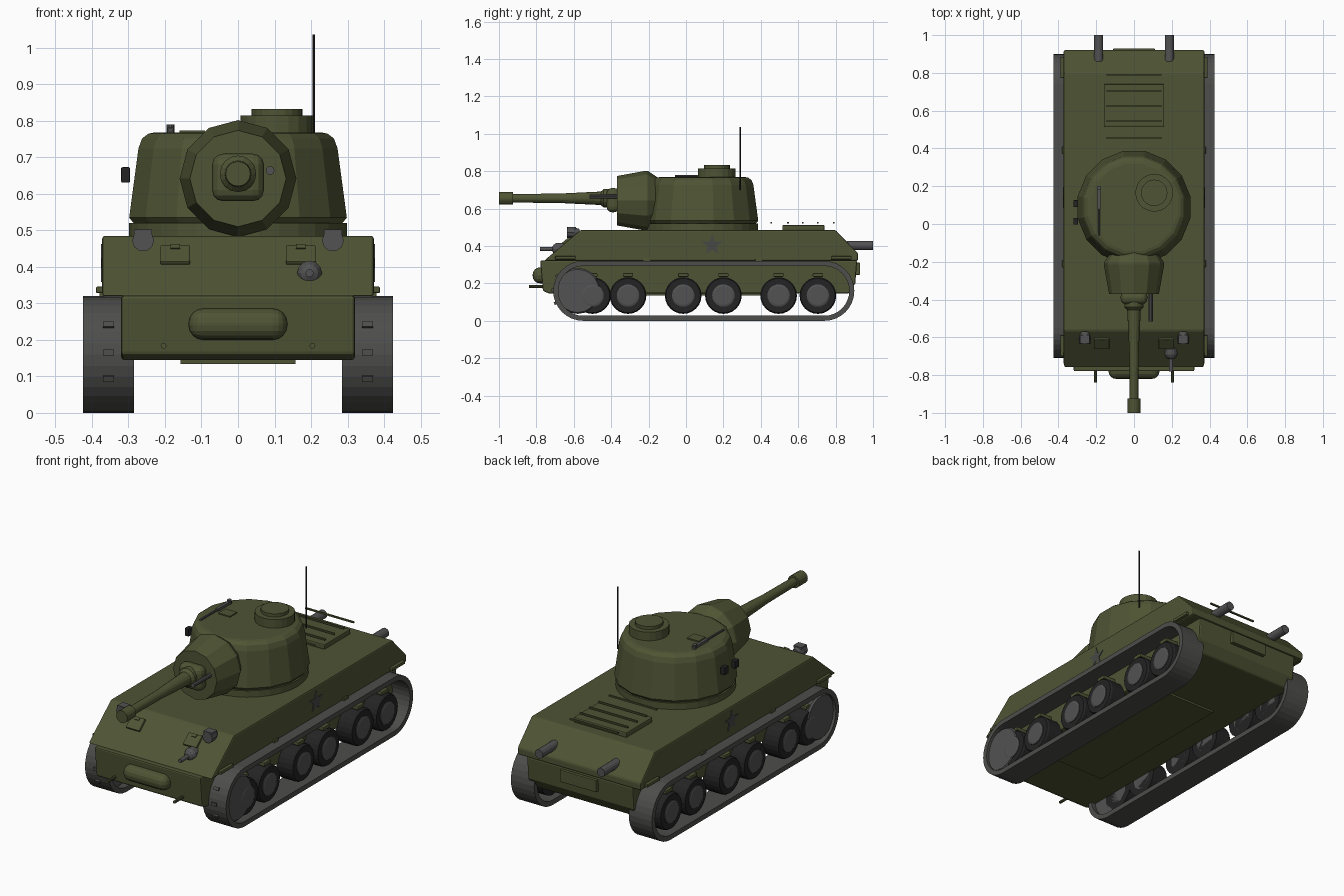
import bpy, bmesh, math
from mathutils import Vector, Matrix

if "Cube" in bpy.data.objects:
    bpy.data.objects.remove(bpy.data.objects["Cube"])


def mat(name, rgb):
    m = bpy.data.materials.new(name)
    m.diffuse_color = (*rgb, 1)
    m.use_nodes = True
    m.node_tree.nodes["Principled BSDF"].inputs["Base Color"].default_value = m.diffuse_color
    return m


GREEN = mat("olive green", (0.078, 0.088, 0.034))
TRACK = mat("track grey", (0.075, 0.075, 0.072))
METAL = mat("gun metal", (0.085, 0.085, 0.085))
RUBBER = mat("rubber black", (0.017, 0.017, 0.017))
STAR = mat("marking grey", (0.06, 0.065, 0.06))


def finish(name, bm, material, bevel=0, segs=2):
    bmesh.ops.recalc_face_normals(bm, faces=bm.faces)
    me = bpy.data.meshes.new(name)
    bm.to_mesh(me)
    bm.free()
    me.materials.append(material)
    ob = bpy.data.objects.new(name, me)
    bpy.context.collection.objects.link(ob)
    if bevel:
        b = ob.modifiers.new("bevel", "BEVEL")
        b.width, b.segments, b.limit_method = bevel, segs, 'ANGLE'
    return ob


def box(name, c, size, material=GREEN, bevel=0, segs=2, tilt=0):
    bm = bmesh.new()
    bmesh.ops.create_cube(bm, size=1)
    m = Matrix.Translation(c) @ Matrix.Rotation(tilt, 4, 'X') @ Matrix.Diagonal((*size, 1))
    bm.transform(m)
    return finish(name, bm, material, bevel, segs)


def lathe(name, origin, axis, profile, material=GREEN, n=16, turn=0):
    """Closed solid of revolution; profile is (radius, distance along axis)."""
    bm = bmesh.new()
    rings = []
    for r, h in profile:
        rings.append([bm.verts.new((r * math.cos(turn + 2 * math.pi * i / n),
                                    r * math.sin(turn + 2 * math.pi * i / n), h)) for i in range(n)])
    for a, b in zip(rings, rings[1:]):
        for i in range(n):
            bm.faces.new((a[i], a[(i + 1) % n], b[(i + 1) % n], b[i]))
    bm.faces.new(rings[0])
    bm.faces.new(rings[-1])
    q = Vector((0, 0, 1)).rotation_difference(Vector(axis)).to_matrix().to_4x4()
    bm.transform(Matrix.Translation(origin) @ q)
    return finish(name, bm, material)


def rod(name, a, b, r, material=METAL, n=10, r2=None):
    d = Vector(b) - Vector(a)
    return lathe(name, a, d.normalized(), [(r, 0), (r if r2 is None else r2, d.length)], material, n)


def prism(name, pts, x0, x1, material=GREEN, bevel=0):
    """Side profile of (y, z) points extruded across x."""
    bm = bmesh.new()
    a = [bm.verts.new((x0, y, z)) for y, z in pts]
    b = [bm.verts.new((x1, y, z)) for y, z in pts]
    bm.faces.new(a)
    bm.faces.new(b)
    for i in range(len(pts)):
        j = (i + 1) % len(pts)
        bm.faces.new((a[i], a[j], b[j], b[i]))
    return finish(name, bm, material, bevel)


# Hull
prism("upper_hull", [(-0.76, 0.32), (-0.565, 0.485), (0.80, 0.485), (0.92, 0.36), (0.92, 0.32)],
      -0.372, 0.372, bevel=0.008)
prism("lower_hull", [(-0.78, 0.322), (-0.765, 0.16), (-0.73, 0.145), (0.87, 0.145), (0.905, 0.20), (0.915, 0.322)],
      -0.32, 0.32, bevel=0.008)
box("belly_plate", (0, 0.0, 0.141), (0.315, 0.9, 0.014))
box("nose_casing", (0, -0.765, 0.243), (0.27, 0.11, 0.086), bevel=0.04, segs=4)
box("rear_plate", (0, 0.918, 0.278), (0.22, 0.024, 0.065), bevel=0.003)

# Engine deck
box("engine_cover", (0, 0.628, 0.498), (0.32, 0.225, 0.028), bevel=0.005)
for y in (0.455, 0.545, 0.625, 0.705, 0.79):
    box("deck_bar", (0, y, 0.525), (0.29, 0.009, 0.008))

# Turret
TC = (0, 0.088, 0)
lathe("turret_ring", TC, (0, 0, 1), [(0.298, 0.483), (0.298, 0.52)], n=32)
lathe("turret", TC, (0, 0, 1),
      [(0.285, 0.512), (0.304, 0.535), (0.278, 0.725), (0.268, 0.752), (0.25, 0.765), (0.235, 0.768)],
      n=16, turn=math.pi / 16)
lathe("cupola", (0.107, 0.165, 0), (0, 0, 1), [(0.1, 0.755), (0.1, 0.815)], n=20)
lathe("cupola_hatch", (0.107, 0.165, 0), (0, 0, 1), [(0.07, 0.81), (0.07, 0.832)], n=20)
box("loader_hatch", (-0.125, 0.09, 0.769), (0.07, 0.06, 0.01))
rod("antenna", (0.208, 0.29, 0.70), (0.208, 0.29, 1.037), 0.0035, RUBBER, 8)
for y in (0.015, 0.108):
    box("side_port", (-0.308, y, 0.652), (0.024, 0.036, 0.042), RUBBER, 0.003)

# Main gun
lathe("mantlet", (0, -0.37, 0.642), (0, 1, 0), [(0.132, 0), (0.16, 0.155), (0.16, 0.165), (0.11, 0.24)], n=12)
box("gun_block", (0, -0.39, 0.645), (0.142, 0.07, 0.13), bevel=0.03, segs=3)
lathe("gun_barrel", (0, -0.38, 0.655), (0, -1, 0),
      [(0.05, 0), (0.05, 0.06), (0.036, 0.075), (0.025, 0.3), (0.023, 0.55)], n=16)
lathe("muzzle", (0, -1.0, 0.655), (0, 1, 0), [(0.034, 0), (0.034, 0.075)], n=16)
rod("coaxial_gun", (0.088, -0.515, 0.664), (0.088, -0.35, 0.664), 0.012)

# Roof machine gun
rod("roof_gun_barrel", (-0.185, -0.06, 0.775), (-0.185, 0.10, 0.775), 0.006)
box("roof_gun_body", (-0.185, 0.14, 0.774), (0.016, 0.12, 0.016), METAL)
rod("roof_gun_mount", (-0.185, 0.19, 0.755), (-0.185, 0.19, 0.79), 0.011)

# Bow gun on the right of the glacis
lathe("bow_gun_ball", (0.196, -0.67, 0.383), (0, -1, 0),
      [(0.034, -0.02), (0.034, 0.02), (0.024, 0.038), (0.011, 0.045), (0.011, 0.11)], METAL, 12)

SLOPE = math.atan2(0.165, 0.195)
STADIUM = (-0.55, 0.74, 0.16)  # front centre, rear centre, height


def stadium(r, n=16):
    pts = []
    for cy, start in ((STADIUM[0], math.pi / 2), (STADIUM[1], -math.pi / 2)):
        for i in range(n + 1):
            a = start + math.pi * i / n
            pts.append((cy + r * math.cos(a), STADIUM[2] + r * math.sin(a)))
    return pts


def track(s):
    bm = bmesh.new()
    loops = [[bm.verts.new((s * x, y, z)) for y, z in stadium(r)]
             for x, r in ((0.285, 0.16), (0.425, 0.16), (0.425, 0.133), (0.285, 0.133))]
    n = len(loops[0])
    for k in range(4):
        a, b = loops[k], loops[(k + 1) % 4]
        for i in range(n):
            j = (i + 1) % n
            bm.faces.new((a[i], a[j], b[j], b[i]))
    finish("track", bm, TRACK)


for s in (-1, 1):
    track(s)
    # Raised track blocks on the front curve
    for z in (0.24, 0.165, 0.095):
        a = math.asin((z - 0.16) / 0.16)
        box("track_block", (s * 0.355, -0.55 - 0.161 * math.cos(a), z), (0.03, 0.016, 0.016), TRACK, tilt=-a)
    # Road wheels with hubs and brackets
    for y in (-0.50, -0.31, -0.015, 0.20, 0.495, 0.705):
        lathe("tire", (s * 0.31, y, 0.135), (s, 0, 0), [(0.098, 0), (0.098, 0.085), (0.092, 0.095)], RUBBER, 24)
        lathe("wheel_hub", (s * 0.31, y, 0.135), (s, 0, 0), [(0.06, 0), (0.06, 0.099), (0.05, 0.102)], METAL, 20)
        box("wheel_bracket", (s * 0.345, y, 0.245), (0.10, 0.055, 0.02), bevel=0.004)
    lathe("drive_sprocket", (s * 0.31, -0.58, 0.16), (s, 0, 0), [(0.123, 0), (0.123, 0.09), (0.115, 0.1)], METAL, 20)
    # Fender ends and side clips
    for y in (-0.645, 0.83):
        box("fender_end", (s * 0.376, y, 0.337), (0.026, 0.11, 0.018), bevel=0.004)
    for y in (-0.21, 0.39):
        box("side_clip", (s * 0.372, y, 0.325), (0.016, 0.04, 0.018), bevel=0.003)
    # Front fittings
    box("driver_hatch", (s * 0.172, -0.632, 0.431), (0.082, 0.07, 0.018), bevel=0.004, tilt=SLOPE)
    box("hatch_hinge", (s * 0.172, -0.618, 0.452), (0.026, 0.016, 0.014), tilt=SLOPE)
    lathe("headlight", (s * 0.26, -0.59, 0.472), (0, -1, 0), [(0.02, -0.02), (0.03, 0.01), (0.03, 0.045)], METAL, 10)
    box("headlight_cap", (s * 0.26, -0.61, 0.496), (0.05, 0.045, 0.012), METAL)
    rod("tow_pin", (s * 0.204, -0.84, 0.184), (s * 0.204, -0.75, 0.184), 0.008, GREEN)
    rod("exhaust", (s * 0.187, 0.86, 0.402), (s * 0.187, 1.0, 0.402), 0.024, METAL, 14)
    # Painted five-pointed star as a thin plate
    star = []
    for i in range(10):
        r = 0.024 if i % 2 else 0.058
        a = math.pi / 2 + i * math.pi / 5
        star.append((0.14 + r * math.cos(a), 0.405 + r * math.sin(a)))
    prism("side_star", star, s * 0.371, s * 0.375, STAR)
